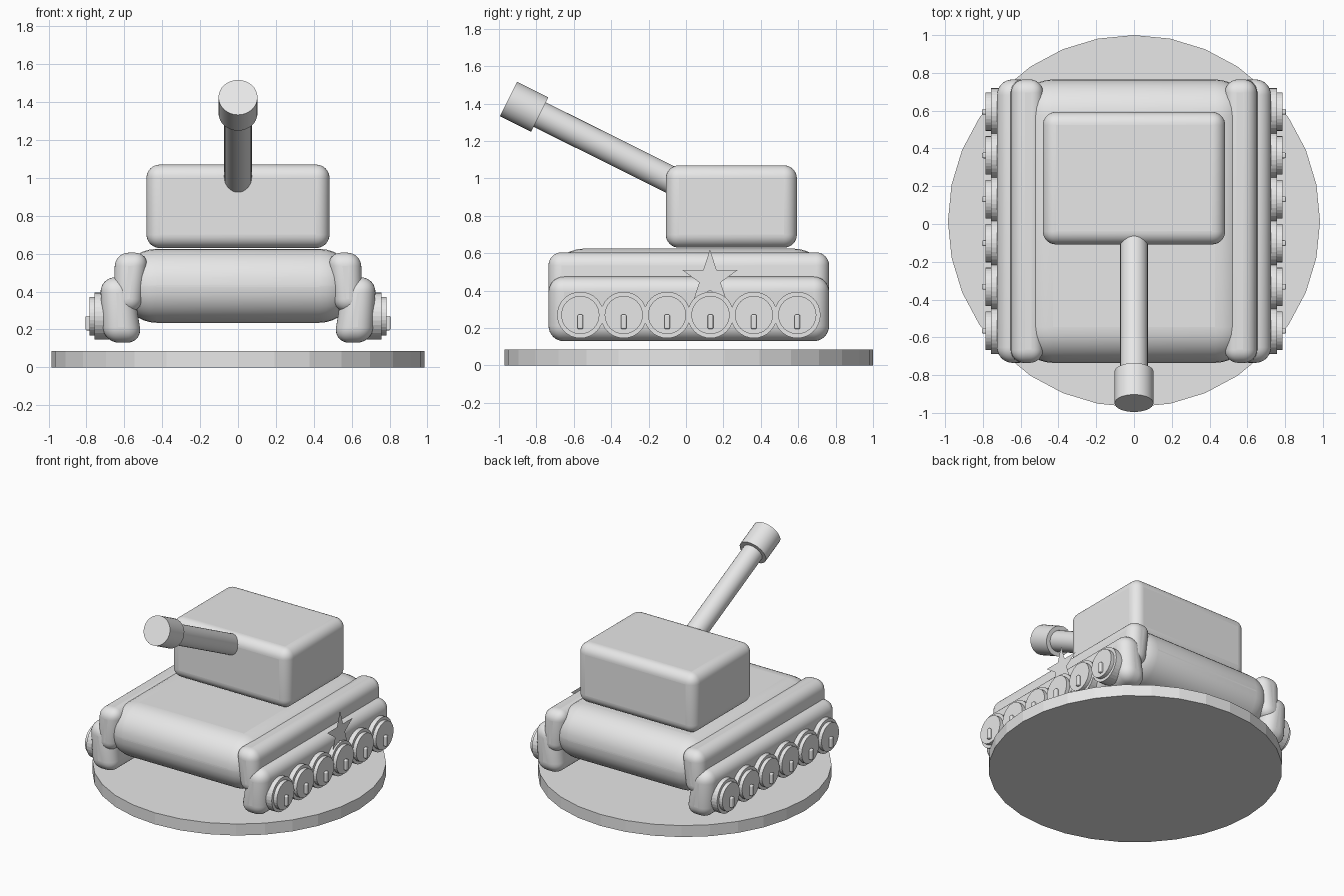
import bpy, bmesh, math
from mathutils import Vector

default = bpy.data.objects.get("Cube")
if default:
    bpy.data.objects.remove(default, do_unlink=True)

GREY = (0.8, 0.8, 0.8, 1)
grey = bpy.data.materials.new("plain grey")
grey.use_nodes = True
grey.diffuse_color = GREY
grey.node_tree.nodes["Principled BSDF"].inputs["Base Color"].default_value = GREY

MID_Y = 0.015   # centre of hull and base
HALF_LEN = 0.75


def finish(name, bm, bevel=0, smooth=False):
    bmesh.ops.recalc_face_normals(bm, faces=bm.faces)
    mesh = bpy.data.meshes.new(name)
    bm.to_mesh(mesh)
    bm.free()
    obj = bpy.data.objects.new(name, mesh)
    bpy.context.collection.objects.link(obj)
    mesh.materials.append(grey)
    if bevel:
        mod = obj.modifiers.new("rounding", "BEVEL")
        mod.width = bevel
        mod.segments = 8
        mod.limit_method = "NONE"
    if smooth:
        bpy.ops.object.select_all(action="DESELECT")
        obj.select_set(True)
        bpy.context.view_layer.objects.active = obj
        bpy.ops.object.shade_smooth_by_angle(angle=math.radians(30))
    return obj


def bar(name, section, y0, y1, bevel):
    """Rounded bar: an x-z section swept along y."""
    bm = bmesh.new()
    face = bm.faces.new([bm.verts.new((x, y0, z)) for x, z in section])
    new = bmesh.ops.extrude_face_region(bm, geom=[face])["geom"]
    moved = [v for v in new if isinstance(v, bmesh.types.BMVert)]
    bmesh.ops.translate(bm, verts=moved, vec=(0, y1 - y0, 0))
    return finish(name, bm, bevel, True)


def rect(half_x, z0, z1, mid=0):
    return [(mid - half_x, z0), (mid + half_x, z0), (mid + half_x, z1), (mid - half_x, z1)]


def rod(name, start, end, radius, smooth=False):
    """Solid 32-sided cylinder between two points."""
    start, end = Vector(start), Vector(end)
    axis = end - start
    bm = bmesh.new()
    bmesh.ops.create_cone(bm, cap_ends=True, segments=32, radius1=radius,
                          radius2=radius, depth=axis.length)
    turn = axis.to_track_quat("Z", "Y").to_matrix()
    bmesh.ops.rotate(bm, verts=bm.verts, matrix=turn)
    bmesh.ops.translate(bm, verts=bm.verts, vec=(start + end) / 2)
    return finish(name, bm, 0, smooth)


# Round base
rod("base", (0, MID_Y, 0), (0, MID_Y, 0.085), 0.985)

# Hull and turret
front, back = MID_Y - HALF_LEN, MID_Y + HALF_LEN
bar("hull", rect(0.62, 0.235, 0.625), front, back, 0.19)
bar("turret", rect(0.483, 0.63, 1.07), -0.108, 0.593, 0.07)

# Gun, rising toward the front
tip = Vector((0, -0.949, 1.425))
slope = math.radians(26.5)
back_dir = Vector((0, math.cos(slope), -math.sin(slope)))
rod("gun_barrel", tip + back_dir * 0.1, tip + back_dir * 1.15, 0.073, True)
rod("gun_muzzle", tip + back_dir * 0.187, tip, 0.103, True)

# Fenders, tracks and wheels on both sides
FENDER = [(0.473, 0.605), (0.648, 0.605), (0.66, 0.29), (0.51, 0.29)]
TRACK = [(0.56, 0.475), (0.73, 0.475), (0.71, 0.13), (0.505, 0.13)]
for side, label in ((1, "left"), (-1, "right")):
    bar(label + "_fender", [(side * x, z) for x, z in FENDER], front, back, 0.07)
    bar(label + "_track", [(side * x, z) for x, z in TRACK], front, back, 0.082)
    for i in range(6):
        y, z = MID_Y + (i - 2.5) * 0.232, 0.27
        name = f"{label}_wheel_{i + 1}"
        rod(name, (side * 0.62, y, z), (side * 0.758, y, z), 0.124)
        rod(name + "_hub", (side * 0.7, y, z), (side * 0.785, y, z), 0.102)
        bar(name + "_pin", rect(0.022, 0.195, 0.272, side * 0.783),
            y - 0.015, y + 0.015, 0.008)

# Flat star on the left side
bm = bmesh.new()
points = []
for i in range(10):
    r = 0.06 if i % 2 else 0.157
    a = i * math.pi / 5
    points.append(bm.verts.new((0.745, 0.128 + r * math.sin(a), 0.463 + r * math.cos(a))))
bm.faces.new(points)
finish("star", bm)
